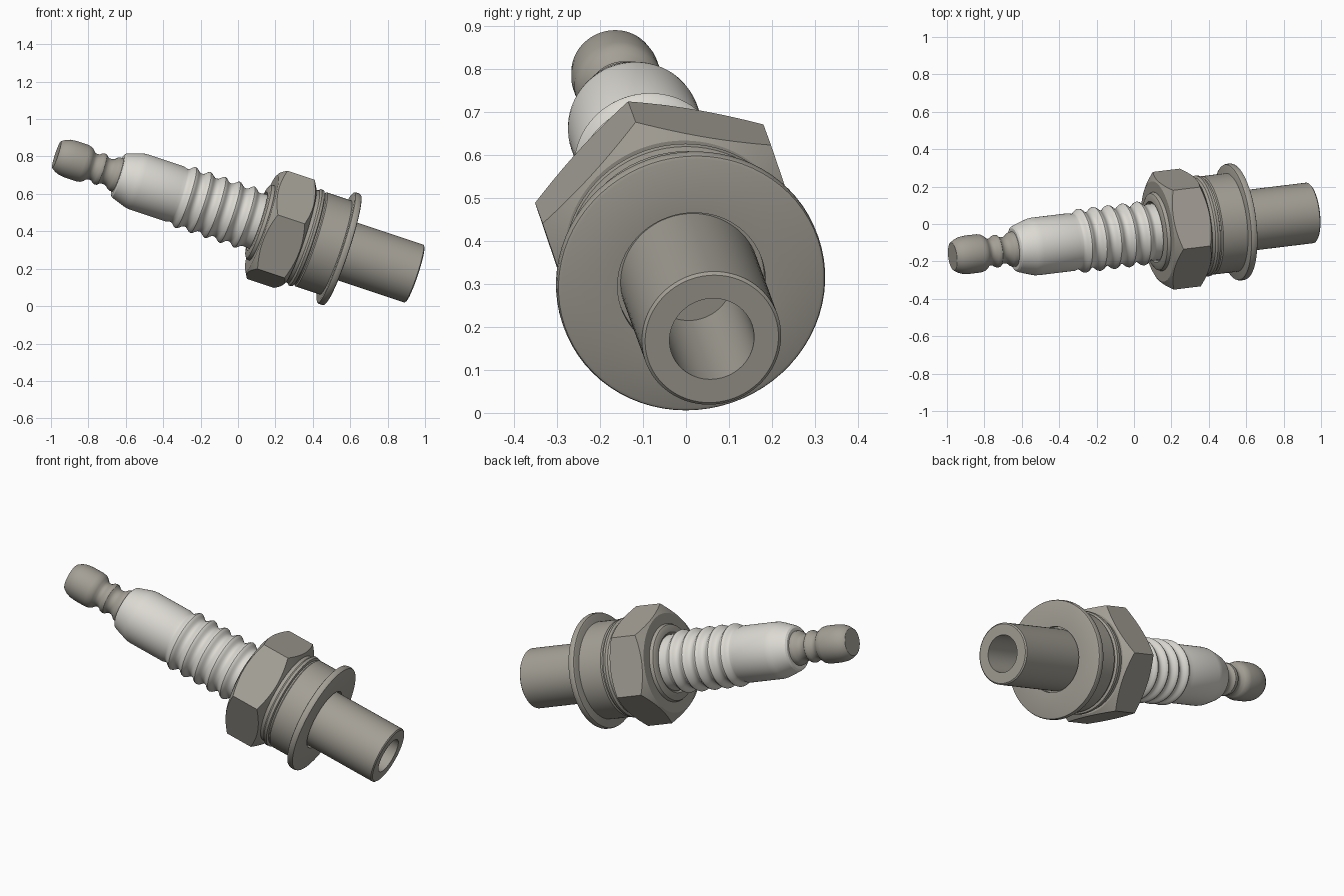
import bpy, bmesh, math
from mathutils import Vector, Matrix

if "Cube" in bpy.data.objects:
    bpy.data.objects.remove(bpy.data.objects["Cube"])

# Placement: local z runs from the open tip back along the tilted axis
back = Vector((-0.942, -0.115, 0.314)).normalized()
up = (Vector((0, 0, 1)) - back * back.z).normalized()
side = back.cross(up)
PLACE = Matrix.Translation((0.945, 0.06, 0.172)) @ Matrix((up, side, back)).transposed().to_4x4()


def material(name, rgb):
    m = bpy.data.materials.new(name)
    m.diffuse_color = (*rgb, 1)
    m.use_nodes = True
    m.node_tree.nodes["Principled BSDF"].inputs["Base Color"].default_value = m.diffuse_color
    return m


METAL = material("warm grey metal", (0.37, 0.35, 0.305))
CERAMIC = material("pale ceramic", (0.72, 0.70, 0.65))


def lathe(name, profile, mat, seg=72, phase=0.0):
    """Revolve (distance, radius) points; radius 0 gives a pole."""
    bm = bmesh.new()
    rings = []
    for t, r in profile:
        if r == 0:
            rings.append([bm.verts.new((0, 0, t))])
        else:
            rings.append([bm.verts.new((r * math.cos(phase + math.tau * i / seg),
                                        r * math.sin(phase + math.tau * i / seg), t))
                          for i in range(seg)])
    for a, b in zip(rings, rings[1:]):
        for i in range(seg):
            j = (i + 1) % seg
            if len(a) == 1:
                bm.faces.new((a[0], b[j], b[i]))
            elif len(b) == 1:
                bm.faces.new((a[i], a[j], b[0]))
            else:
                bm.faces.new((a[i], a[j], b[j], b[i]))
    bmesh.ops.recalc_face_normals(bm, faces=bm.faces)
    me = bpy.data.meshes.new(name)
    bm.to_mesh(me)
    bm.free()
    me.materials.append(mat)
    ob = bpy.data.objects.new(name, me)
    bpy.context.collection.objects.link(ob)
    ob.matrix_world = PLACE
    return ob


def activate(ob):
    bpy.ops.object.select_all(action='DESELECT')
    ob.select_set(True)
    bpy.context.view_layer.objects.active = ob


def smooth(ob, angle=28):
    activate(ob)
    bpy.ops.object.shade_smooth_by_angle(angle=math.radians(angle))


# Hollow tip barrel with a blind bore
smooth(lathe("tip_barrel", [
    (0.45, 0), (0.45, 0.099), (0, 0.099), (0, 0.156), (0.006, 0.163),
    (0.47, 0.163), (0.47, 0)], METAL))

# Sealing flange, with a shallow recess around the barrel
smooth(lathe("flange", [
    (0.435, 0), (0.435, 0.173), (0.410, 0.173), (0.410, 0.304), (0.413, 0.311),
    (0.420, 0.314), (0.438, 0.314), (0.446, 0.311), (0.450, 0.303),
    (0.450, 0)], METAL))

# Shell body with a grooved ring just below the nut
smooth(lathe("shell_body", [
    (0.44, 0), (0.44, 0.265), (0.588, 0.265), (0.594, 0.257), (0.602, 0.257),
    (0.607, 0.270), (0.622, 0.272), (0.632, 0.262), (0.66, 0.258), (0.66, 0)], METAL))

# Hex nut, its corners trimmed by a double cone
nut = lathe("hex_nut", [(0.652, 0), (0.652, 0.324), (0.868, 0.324), (0.868, 0)],
            METAL, 6, math.radians(40))
cone = lathe("nut_trim", [(0.652, 0), (0.652, 0.268), (0.690, 0.335),
                          (0.830, 0.335), (0.868, 0.268), (0.868, 0)], METAL, 96)
# Overshoot so the end faces do not coincide
for v in cone.data.vertices:
    if v.co.z < 0.66:
        v.co.z -= 0.001
    elif v.co.z > 0.86:
        v.co.z += 0.001
activate(nut)
mod = nut.modifiers.new("trim", 'BOOLEAN')
mod.operation = 'INTERSECT'
mod.solver = 'EXACT'
mod.object = cone
bpy.ops.object.modifier_apply(modifier=mod.name)
bpy.data.objects.remove(cone)
smooth(nut, 20)

# Crimped collar between nut and insulator
smooth(lathe("crimp_collar", [
    (0.86, 0), (0.86, 0.212), (0.874, 0.212), (0.886, 0.206), (0.893, 0.194),
    (0.895, 0.165), (0.885, 0.155), (0.885, 0)], METAL))

# Ceramic insulator: five rounded ribs, then a plain barrel and sloped shoulder
ribs = []
START, PITCH, COUNT, STEPS = 0.925, 0.083, 5, 10
for k in range(COUNT * STEPS + 1):
    wave = 0.5 - 0.5 * math.cos(math.tau * k / STEPS)
    ribs.append((START + PITCH * k / STEPS, 0.149 + 0.023 * wave ** 1.3))
smooth(lathe("insulator", [(0.86, 0), (0.86, 0.152), (0.905, 0.152)] + ribs + [
    (1.36, 0.155), (1.565, 0.155), (1.585, 0.153), (1.60, 0.149), (1.665, 0.128),
    (1.678, 0.122), (1.685, 0.112), (1.686, 0)], CERAMIC))

# Terminal: base, ringed neck and rounded head
smooth(lathe("terminal", [
    (1.67, 0), (1.67, 0.094), (1.700, 0.094), (1.712, 0.089), (1.724, 0.077),
    (1.738, 0.071), (1.755, 0.071), (1.766, 0.076), (1.776, 0.086), (1.788, 0.088),
    (1.799, 0.084), (1.810, 0.074), (1.825, 0.071), (1.838, 0.075), (1.850, 0.088),
    (1.864, 0.098), (1.885, 0.103), (1.950, 0.103), (1.985, 0.099), (2.010, 0.090),
    (2.030, 0.077), (2.032, 0.074), (2.032, 0)], METAL), 32)
